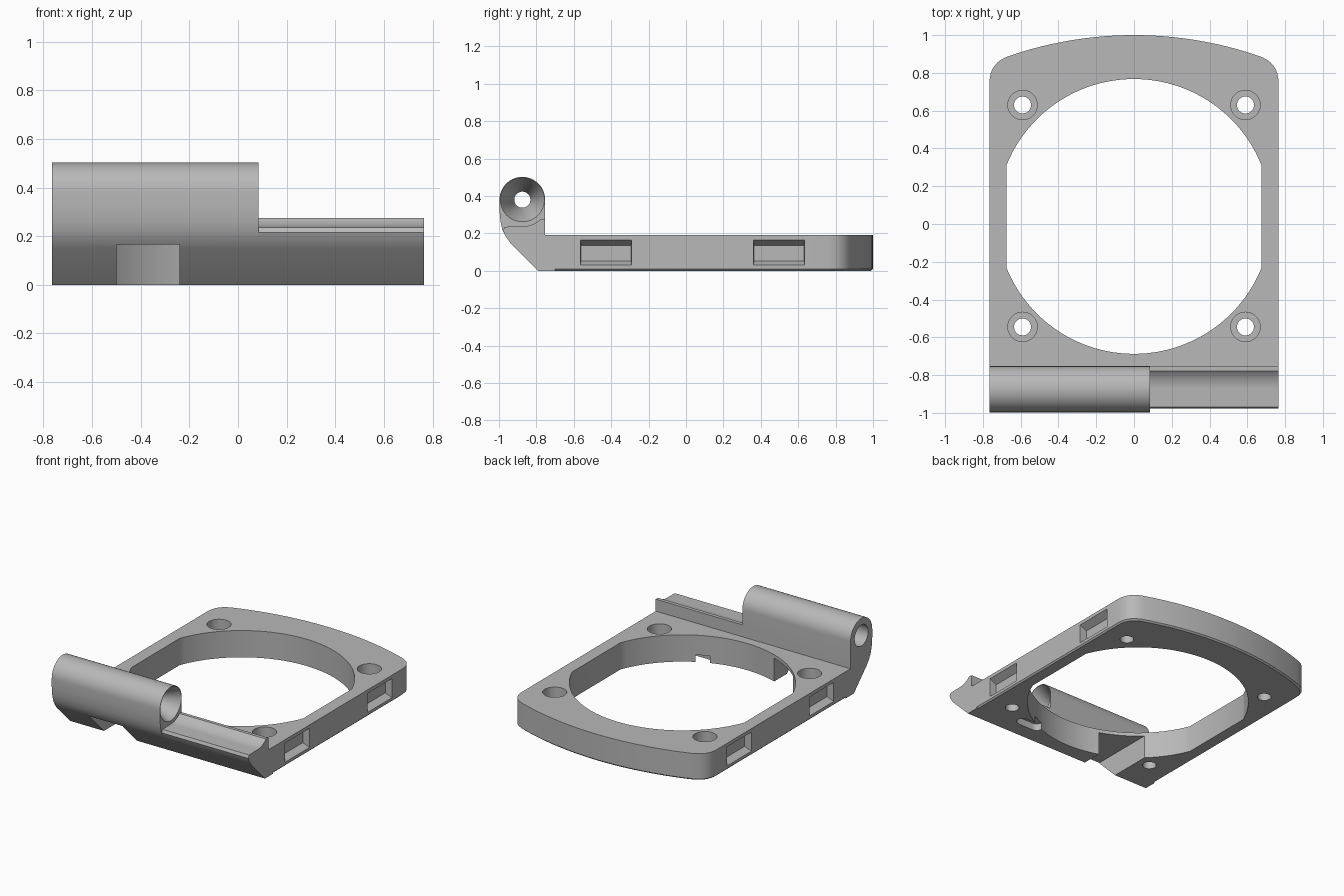
import bpy, bmesh
from math import sin, cos, pi, sqrt, radians

cube = bpy.data.objects.get("Cube")
if cube:
    bpy.data.objects.remove(cube, do_unlink=True)

grey = bpy.data.materials.new("plain grey")
grey.use_nodes = True
colour = (0.48, 0.48, 0.48, 1)
grey.diffuse_color = colour
grey.node_tree.nodes["Principled BSDF"].inputs["Base Color"].default_value = colour

W = 0.765             # half width
H = 0.19              # plate thickness
BARREL_Y, BARREL_Z, BARREL_R = -0.875, 0.38, 0.122


def loft(name, rings):
    """Closed solid through rings of equal point count."""
    bm = bmesh.new()
    loops = [[bm.verts.new(p) for p in ring] for ring in rings]
    n = len(loops[0])
    for a, b in zip(loops, loops[1:]):
        for i in range(n):
            j = (i + 1) % n
            bm.faces.new((a[i], a[j], b[j], b[i]))
    bm.faces.new(loops[0])
    bm.faces.new(loops[-1])
    bmesh.ops.recalc_face_normals(bm, faces=bm.faces)
    mesh = bpy.data.meshes.new(name)
    bm.to_mesh(mesh)
    bm.free()
    obj = bpy.data.objects.new(name, mesh)
    bpy.context.collection.objects.link(obj)
    mesh.materials.append(grey)
    return obj


def prism_z(name, pts, z0, z1):
    return loft(name, [[(x, y, z) for x, y in pts] for z in (z0, z1)])


def prism_x(name, pts, x0, x1):
    return loft(name, [[(x, y, z) for y, z in pts] for x in (x0, x1)])


def arc(cx, cy, r, start, end, n):
    angles = [radians(start + (end - start) * i / n) for i in range(n + 1)]
    return [(cx + r * cos(t), cy + r * sin(t)) for t in angles]


def circle(cx, cy, r, n=48):
    return arc(cx, cy, r, 0, 360, n)[:-1]


def box(y0, y1, z0, z1):
    return [(y0, z0), (y1, z0), (y1, z1), (y0, z1)]


def curve(p, c, q, n=8):
    """Quadratic corner from p to q pulled toward c."""
    return [tuple((1 - t) ** 2 * a + 2 * t * (1 - t) * b + t * t * d
                  for a, b, d in zip(p, c, q))
            for t in [i / n for i in range(n + 1)]]


def combine(target, other, operation):
    mod = target.modifiers.new(operation, 'BOOLEAN')
    mod.operation = operation
    mod.solver = 'EXACT'
    mod.object = other
    bpy.context.view_layer.objects.active = target
    bpy.ops.object.modifier_apply(modifier=mod.name)
    bpy.data.objects.remove(other, do_unlink=True)


# Plate: bowed back edge, rounded back corners, small bottom chamfer
bow_r = 2.035
corner = curve((W, 0.75), (W, 0.855), (0.66, 0.89))
bow = [(x, 1 - bow_r + sqrt(bow_r ** 2 - x * x))
       for x in [0.66 - 1.32 * i / 24 for i in range(1, 24)]]
outline = ([(W, -0.79)] + corner + bow
           + [(-x, y) for x, y in reversed(corner)] + [(-W, -0.79)])
frame = loft("hinged_frame", [
    [(x * 0.987, y * 0.99, 0) for x, y in outline],
    [(x, y, 0.01) for x, y in outline],
    [(x, y, H) for x, y in outline]])

# Low hinge side: sloped front and a groove concentric with the barrel
rear = -0.753
front_low = [(-0.79, 0), (-0.94, 0.15), (-0.965, 0.185)]
groove = arc(BARREL_Y, BARREL_Z, 0.143, 270, 313, 10)
cradle = ([(-0.70, 0)] + front_low + [(-0.978, 0.215), (-0.968, 0.235)]
          + groove + [(rear, 0.275), (rear, 0.15), (-0.70, 0.15)])
combine(frame, prism_x("cradle", cradle, 0.08, W), 'UNION')

# Tall hinge side: barrel blended into the sloped front
barrel = ([(-0.70, 0)] + front_low
          + [(-0.982, 0.22), (-0.992, 0.265), (-0.997, 0.32)]
          + arc(BARREL_Y, BARREL_Z, BARREL_R, 180, 0, 32)
          + [(rear, 0.15), (-0.70, 0.15)])
combine(frame, prism_x("barrel", barrel, -W, 0.085), 'UNION')

# Barrel bore: counterbore on one end, wide cone on the other
bore = [(-0.9, 0.075), (-0.66, 0.075), (-0.66, 0.043),
        (-0.06, 0.043), (0.085, 0.118), (0.095, 0.118)]
combine(frame, loft("pin_bore", [
    [(x, y, z) for y, z in circle(BARREL_Y, BARREL_Z, r)] for x, r in bore]),
    'DIFFERENCE')

# Large round opening with flat sides
flat = 0.675
opening_r, opening_y = 0.7275, 0.04
edge = math_angle = 21.9
opening = (arc(0, opening_y, opening_r, edge, 180 - edge, 48)
           + arc(0, opening_y, opening_r, 180 + edge, 360 - edge, 48))
combine(frame, prism_z("opening", opening, -0.1, 0.3), 'DIFFERENCE')

for side in (-1, 1):
    # Counterbored screw holes
    for y in (-0.545, 0.63):
        steps = [(-0.1, 0.045), (0.08, 0.045), (0.08, 0.078), (0.3, 0.078)]
        combine(frame, loft("screw_hole", [
            [(px, py, z) for px, py in circle(side * 0.59, y, r, 32)]
            for z, r in steps]), 'DIFFERENCE')
    # Tapered side pockets
    for y in (-0.4275, 0.4975):
        wide = box(y - 0.137, y + 0.137, 0.03, 0.165)
        deep = box(y - 0.134, y + 0.134, 0.052, 0.135)
        rings = [(W + 0.02, wide), (W, wide), (W - 0.05, deep)]
        combine(frame, loft("side_pocket", [
            [(side * x, py, pz) for py, pz in ring] for x, ring in rings]),
            'DIFFERENCE')

# Front cable slot, open underneath and into the opening
combine(frame, prism_x("cable_slot", box(-1.1, -0.47, -0.1, 0.165), -0.5, -0.24),
        'DIFFERENCE')

# Small round-ended recess underneath
recess = arc(0.42, -0.64, 0.04, -90, 90, 12) + arc(0.30, -0.64, 0.04, 90, 270, 12)
combine(frame, prism_z("under_recess", recess, -0.1, 0.05), 'DIFFERENCE')

# Smooth shading with sharp edges kept
bpy.ops.object.select_all(action='DESELECT')
frame.select_set(True)
bpy.context.view_layer.objects.active = frame
bpy.ops.object.shade_smooth_by_angle(angle=radians(28))
